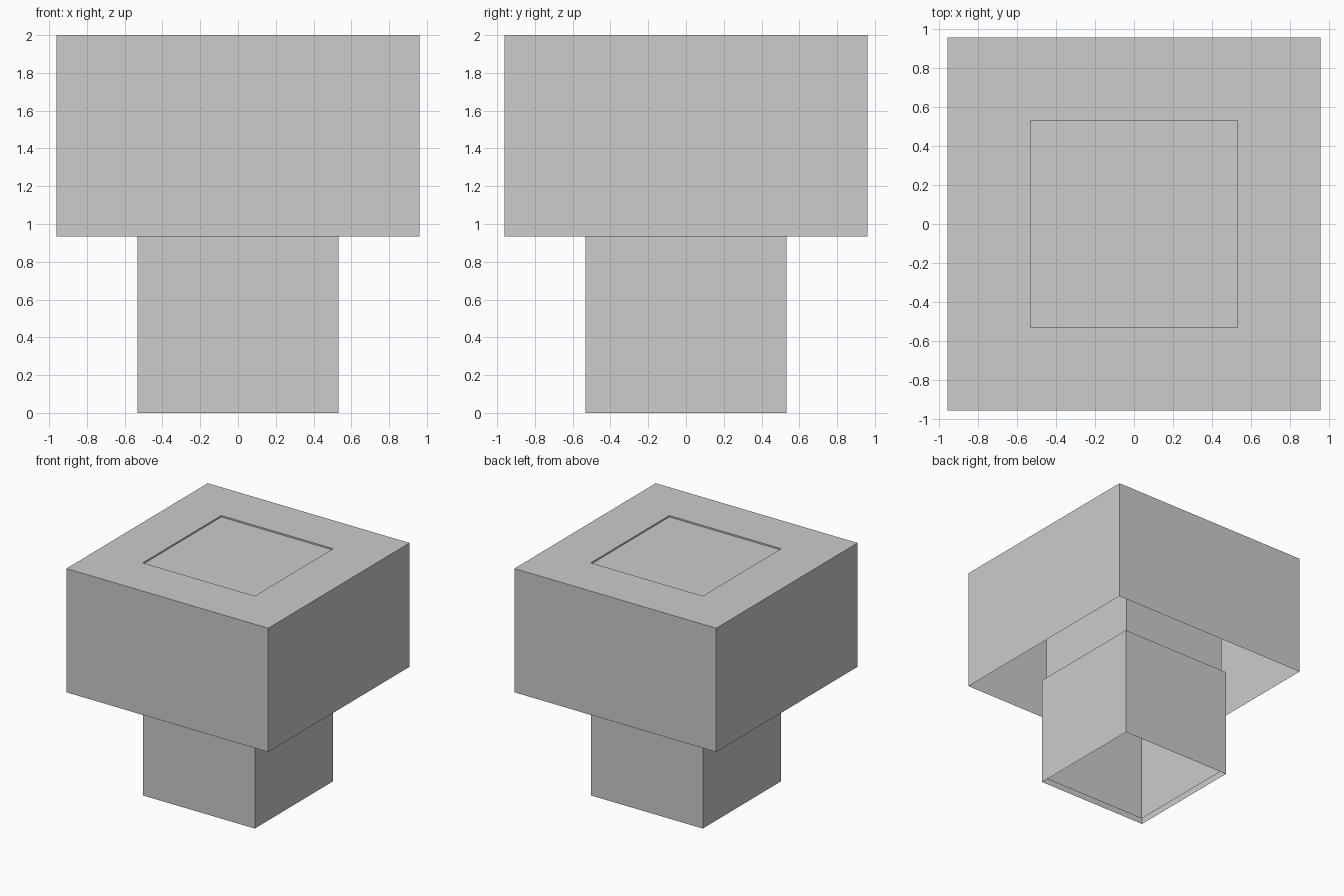
import bpy, bmesh
from mathutils import Matrix, Vector

old = bpy.data.objects.get("Cube")
if old:
    bpy.data.objects.remove(old, do_unlink=True)

grey = bpy.data.materials.new("light_grey")
grey.use_nodes = True
colour = (0.604, 0.604, 0.604, 1)
grey.diffuse_color = colour
grey.node_tree.nodes["Principled BSDF"].inputs["Base Color"].default_value = colour


def shell(name, half, bottom, top, open_top=False, panel=None, recess=0):
    """Square box without a floor; the top may be open or hold a recessed panel."""
    bm = bmesh.new()
    size = Matrix.Diagonal((2 * half, 2 * half, top - bottom, 1))
    place = Matrix.Translation((0, 0, (bottom + top) / 2))
    bmesh.ops.create_cube(bm, size=1, matrix=place @ size)
    bm.normal_update()
    floor = [f for f in bm.faces if f.normal.z < -0.5]
    lid = [f for f in bm.faces if f.normal.z > 0.5]
    bmesh.ops.delete(bm, geom=floor + (lid if open_top else []), context='FACES')
    if panel:
        # Inset the lid to the panel outline, then sink it to make a shallow step
        bmesh.ops.inset_region(bm, faces=lid, thickness=half - panel, use_even_offset=True)
        sunk = bmesh.ops.extrude_discrete_faces(bm, faces=lid)["faces"]
        bmesh.ops.translate(bm, vec=Vector((0, 0, -recess)),
                            verts=[v for f in sunk for v in f.verts])
    mesh = bpy.data.meshes.new(name)
    bm.to_mesh(mesh)
    bm.free()
    mesh.materials.append(grey)
    obj = bpy.data.objects.new(name, mesh)
    bpy.context.collection.objects.link(obj)
    return obj


# Wide hollow cap with a recessed square on top
shell("cap", 0.96, 0.935, 2.0, panel=0.533, recess=0.013)
# Outer sleeve of the stem, open at both ends
shell("stem_sleeve", 0.533, 0.0, 0.96, open_top=True)
# Slightly narrower core running up inside the cap
shell("stem_core", 0.507, 0.03, 1.975)
